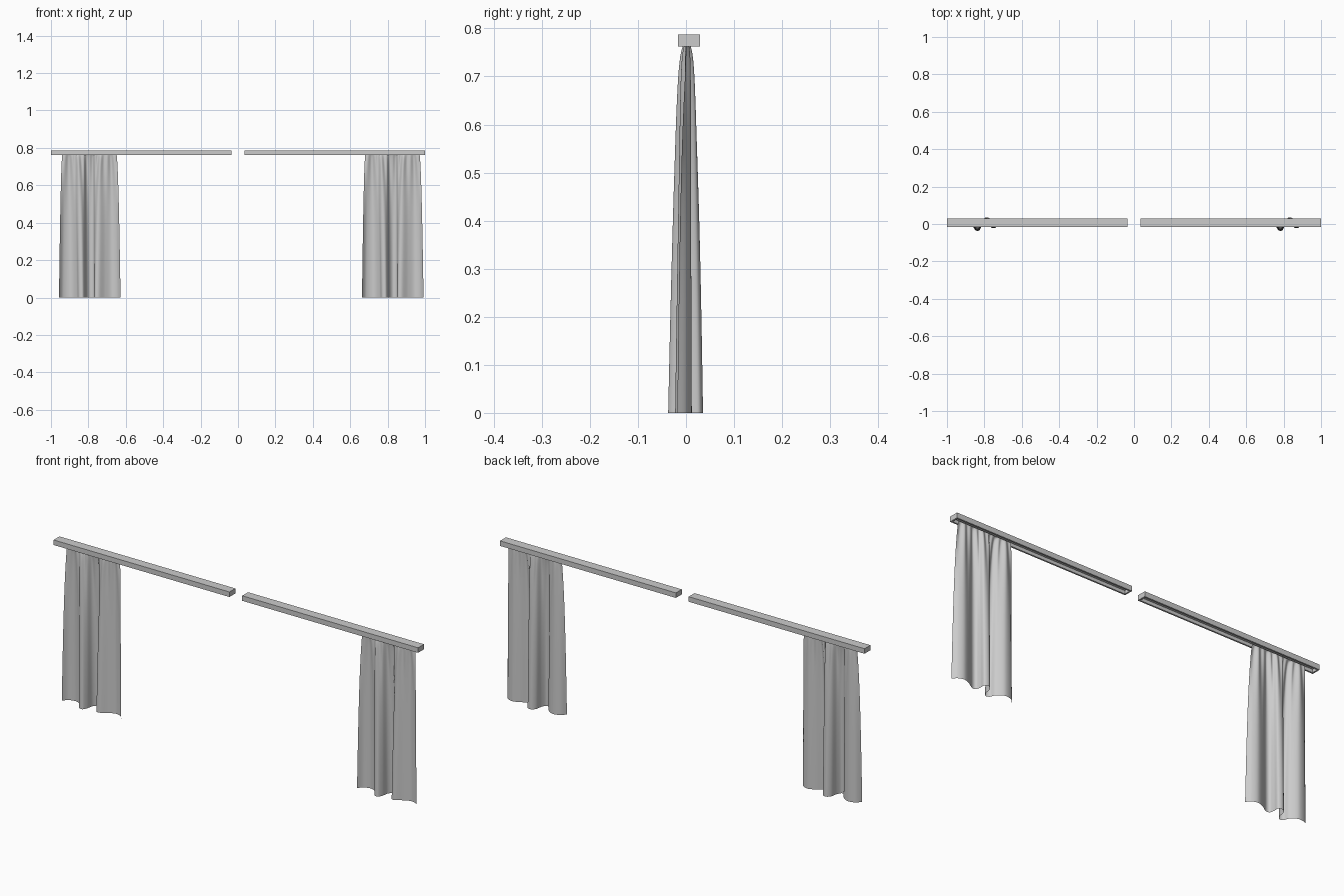
import bpy, bmesh, math
from mathutils import Vector

if "Cube" in bpy.data.objects:
    bpy.data.objects.remove(bpy.data.objects["Cube"])

RAIL_Y0, RAIL_Y1 = -0.017, 0.029
RAIL_Z0, RAIL_Z1 = 0.762, 0.787
CURTAIN_TOP = 0.77


def finish(name, bm, smooth=False):
    me = bpy.data.meshes.new(name)
    bm.normal_update()
    bm.to_mesh(me)
    bm.free()
    for p in me.polygons:
        p.use_smooth = smooth
    ob = bpy.data.objects.new(name, me)
    bpy.context.collection.objects.link(ob)
    return ob


# Rail: a box with a long recess along its underside
def rail(name, x0, x1):
    bm = bmesh.new()
    bmesh.ops.create_cube(bm, size=1)
    for v in bm.verts:
        v.co = ((x0 + x1) / 2 + v.co.x * (x1 - x0),
                (RAIL_Y0 + RAIL_Y1) / 2 + v.co.y * (RAIL_Y1 - RAIL_Y0),
                (RAIL_Z0 + RAIL_Z1) / 2 + v.co.z * (RAIL_Z1 - RAIL_Z0))
    bm.normal_update()
    bottom = min(bm.faces, key=lambda f: f.calc_center_median().z)
    bmesh.ops.inset_region(bm, faces=[bottom], thickness=0.011)
    new = bmesh.ops.extrude_discrete_faces(bm, faces=[bottom])["faces"][0]
    for v in new.verts:
        v.co.z += 0.016
    return finish(name, bm)


# Plan outline of the curtain hem, with loose overlapping folds
HEM = [(-0.957, -0.014), (-0.935, 0.010), (-0.895, 0.017), (-0.862, -0.005),
       (-0.850, -0.031), (-0.830, -0.036), (-0.817, -0.015), (-0.810, 0.018),
       (-0.792, 0.035), (-0.771, 0.028), (-0.770, 0.004), (-0.764, -0.018),
       (-0.744, -0.021), (-0.710, 0.000), (-0.675, 0.012), (-0.645, 0.002),
       (-0.628, -0.018)]


def hem_point(u):
    n = len(HEM) - 1
    i = min(int(u * n), n - 1)
    t = u * n - i
    a, b, c, d = (Vector(HEM[max(0, min(n, i + k))]) for k in (-1, 0, 1, 2))
    return 0.5 * (2 * b + (c - a) * t + (2 * a - 5 * b + 4 * c - d) * t * t
                  + (3 * b - a - 3 * c + d) * t ** 3)


# Curtain: cloth gathered into fine pleats at the top, opening towards the hem
def curtain(name, dx, cols=144, rows=44):
    bm = bmesh.new()
    grid = []
    for r in range(rows + 1):
        t = (r / rows) ** 1.5
        spread = t ** 0.5
        row = []
        for c in range(cols + 1):
            u = c / cols
            h = hem_point(u)
            x = (-0.938 + 0.287 * u) * (1 - spread) + h.x * spread
            pleat = 0.016 * math.cos(2 * math.pi * 9 * u) * math.exp(-7 * t)
            y = t ** 0.38 * (h.y + pleat)
            row.append(bm.verts.new((x + dx, y + 0.002 * (1 - t), CURTAIN_TOP * (1 - t))))
        grid.append(row)
    for r in range(rows):
        for c in range(cols):
            bm.faces.new((grid[r][c], grid[r + 1][c], grid[r + 1][c + 1], grid[r][c + 1]))
    return finish(name, bm, smooth=True)


rail("left_rail", -1.0, -0.035)
rail("right_rail", 0.035, 1.0)
curtain("left_curtain", 0.0)
curtain("right_curtain", 1.62)
